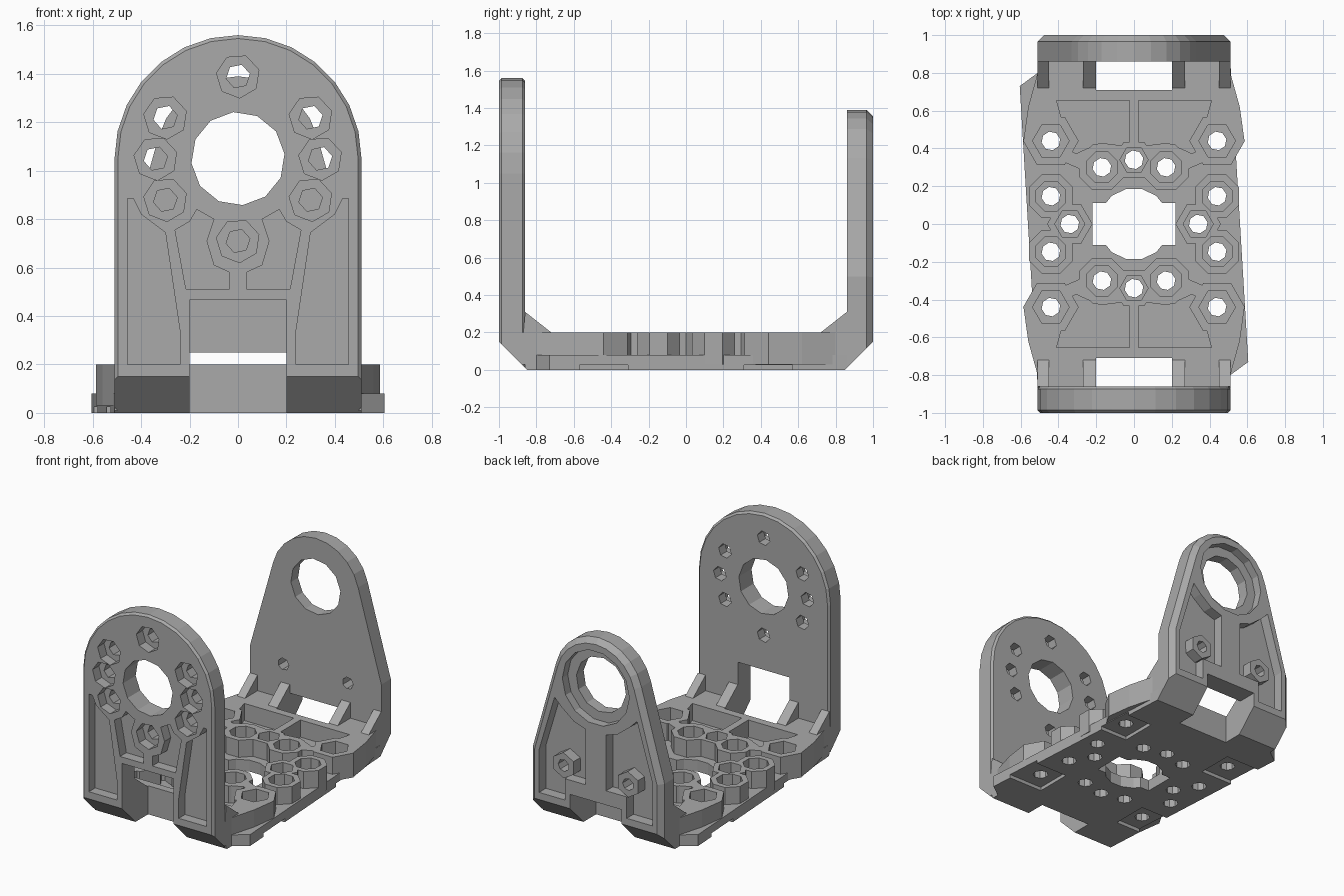
import bpy, bmesh, math
from mathutils import Vector

cube = bpy.data.objects.get("Cube")
if cube:
    bpy.data.objects.remove(cube, do_unlink=True)

grey = bpy.data.materials.new("matte grey")
grey.use_nodes = True
COLOUR = (0.4, 0.4, 0.4, 1)
grey.diffuse_color = COLOUR
grey.node_tree.nodes["Principled BSDF"].inputs["Base Color"].default_value = COLOUR


def prism(name, pts, axis, a, b, bevel=0, bevel_at=()):
    """Extrude a 2D outline along an axis from a to b, optionally bevelling end rims."""
    place = {"x": lambda p, t: (t, p[0], p[1]),
             "y": lambda p, t: (p[0], t, p[1]),
             "z": lambda p, t: (p[0], p[1], t)}[axis]
    bm = bmesh.new()
    low = [bm.verts.new(place(p, a)) for p in pts]
    high = [bm.verts.new(place(p, b)) for p in pts]
    bm.faces.new(low)
    bm.faces.new(high)
    for i in range(len(pts)):
        j = (i + 1) % len(pts)
        bm.faces.new((low[i], low[j], high[j], high[i]))
    bmesh.ops.recalc_face_normals(bm, faces=bm.faces)
    if bevel:
        rim = [e for e in bm.edges for t in bevel_at
               if all(abs(v.co.y - t) < 1e-4 and v.co.z > -1 for v in e.verts)
               and max(v.co.z for v in e.verts) > 0.05]
        bmesh.ops.bevel(bm, geom=rim, offset=bevel, segments=1, affect="EDGES")
    me = bpy.data.meshes.new(name)
    bm.to_mesh(me)
    bm.free()
    me.materials.append(grey)
    ob = bpy.data.objects.new(name, me)
    bpy.context.scene.collection.objects.link(ob)
    return ob


def ring(c, r, n, turn=0.0):
    return [(c[0] + r * math.cos(turn + math.tau * i / n),
             c[1] + r * math.sin(turn + math.tau * i / n)) for i in range(n)]


def rect(x0, x1, y0, y1):
    return [(x0, y0), (x1, y0), (x1, y1), (x0, y1)]


def flip(pts, sx=1, sy=1):
    return [(sx * x, sy * y) for x, y in pts]


def combine(target, op, parts):
    """Boolean every part into the target, then discard the parts."""
    for p in parts:
        m = target.modifiers.new(p.name, "BOOLEAN")
        m.operation, m.solver, m.object = op, "EXACT", p
    dg = bpy.context.evaluated_depsgraph_get()
    dg.update()
    me = bpy.data.meshes.new_from_object(target.evaluated_get(dg))
    target.modifiers.clear()
    target.data = me
    for p in parts:
        bpy.data.objects.remove(p, do_unlink=True)


def cutters(outlines, axis, a, b):
    return [prism("cutter", o, axis, a, b) for o in outlines]


SIDES = (-1, 1)
QUADS = [(sx, sy) for sx in SIDES for sy in SIDES]
FLOOR, TOP = 0.08, 0.2

# base plate: thin floor with raised end blocks
half = [(-0.51, -0.86), (0.51, -0.86), (0.51, -0.8), (0.605, -0.73)]
base = prism("base_plate", half + flip(half, -1, -1), "z", 0, FLOOR)
block = [(-0.51, 0.9), (0.51, 0.9), (0.51, 0.8), (0.56, 0.62), (0.585, 0.44), (0.5, 0.36),
         (-0.5, 0.36), (-0.585, 0.44), (-0.56, 0.62), (-0.51, 0.8)]
combine(base, "UNION", cutters([flip(block, 1, s) for s in SIDES], "z", 0.03, TOP))

# weight-saving pockets in the end blocks
pocket = [(0.025, 0.655), (0.41, 0.655), (0.33, 0.36), (0.27, 0.39), (0.18, 0.43), (0.025, 0.41)]
combine(base, "DIFFERENCE", cutters([flip(pocket, *q) for q in QUADS], "z", FLOOR, 0.3))

# nut bosses standing on the floor: centre, outer radius, nut radius, sides
spots = [((0.44, 0.44), 0.147, 0.097, 6), ((0.44, 0.147), 0.125, 0.085, 8),
         ((0.17, 0.3), 0.13, 0.088, 8)]
bosses = [((sx * c[0], sy * c[1]), R, r, n) for c, R, r, n in spots for sx, sy in QUADS]
bosses += [((s * 0.34, 0), 0.12, 0.08, 6) for s in SIDES]
bosses += [((0, s * 0.34), 0.11, 0.075, 6) for s in SIDES]
combine(base, "UNION", cutters([ring(c, R, n, math.pi / 8 if n == 8 else 0)
                                for c, R, r, n in bosses], "z", 0.03, TOP))
links = [[(0.22, 0.33), (0.26, 0.28), (0.4, 0.34), (0.36, 0.4)]]
combine(base, "UNION", cutters([flip(p, *q) for p in links for q in QUADS], "z", 0.03, TOP))

# front wall: straight sides under a round arch
CENTRE = (0, 1.05)
arch = [(0.51 * math.cos(math.pi * i / 14), 1.05 + 0.51 * math.sin(math.pi * i / 14))
        for i in range(15)]
front = prism("front_wall", [(-0.51, 0), (0.51, 0)] + arch, "y", -1, -0.86, 0.014, (-1, -0.86))

# back wall: tapered sides under a smaller arch, with a chamfered outer rim
cap = [(0.34 * math.cos(t), 1.05 + 0.34 * math.sin(t))
       for t in (math.radians(14 + 152 * i / 10) for i in range(11))]
back = prism("back_wall", [(-0.51, 0), (0.51, 0), (0.51, 0.5)] + cap + [(-0.51, 0.5)],
             "y", 0.86, 1, 0.035, (1,))
back_out = 1

# front wall outer pockets
leg = [(0.24, 0.2), (0.457, 0.2), (0.457, 0.885), (0.432, 0.885), (0.4, 0.82),
       (0.3, 0.745), (0.24, 0.34)]
web = [(0.035, 0.512), (0.215, 0.512), (0.26, 0.755), (0.2, 0.79), (0.17, 0.84),
       (0.1, 0.8), (0.13, 0.71), (0.1, 0.61), (0.035, 0.58)]
combine(front, "DIFFERENCE", cutters([flip(p, s) for p in (leg, web) for s in SIDES],
                                     "y", -1.1, -0.93))

# front wall nut recesses, bolt holes and shaft hole
bolts = [(0, 1.39), (0, 0.71)] + [(s * x, z) for s in SIDES
                                  for x, z in ((0.3, 1.22), (0.34, 1.05), (0.3, 0.88))]
combine(front, "DIFFERENCE", cutters([ring(c, 0.09, 7, 0.3) for c in bolts], "y", -1.1, -0.93))
combine(front, "DIFFERENCE", cutters([ring(c, 0.05, 6, 0.2) for c in bolts]
                                     + [ring(CENTRE, 0.193, 12, 0.1)], "y", -1.1, -0.8))

# back wall outer pockets, bearing recess and window rib
side = [(0.08, 0.35), (0.24, 0.35), (0.24, 0.2), (0.44, 0.2), (0.44, 0.5),
        (0.32, 0.9), (0.26, 0.84), (0.17, 0.77), (0.08, 0.74)]
combine(back, "DIFFERENCE", cutters([flip(side, s) for s in SIDES], "y", 0.925, 1.1))
combine(back, "DIFFERENCE", cutters([ring(CENTRE, 0.26, 14)], "y", 0.94, 1.1))
combine(back, "DIFFERENCE", cutters([ring(CENTRE, 0.193, 12, 0.1)], "y", 0.8, 1.1))

# back wall screw bosses
screws = [(s * 0.25, 0.44) for s in SIDES]
combine(back, "UNION", cutters([ring(c, 0.09, 6, 0.5) for c in screws], "y", 0.9, 1.0))
combine(back, "DIFFERENCE", cutters([ring(c, 0.042, 7) for c in screws], "y", 0.8, 1.1))

# gussets between floor and walls
for label, s in (("front", -1), ("back", 1)):
    for i, x in enumerate((-0.51, -0.27, 0.2, 0.45)):
        wide = 0.06 if abs(x) in (0.51, 0.45) else 0.07
        tri = [(s * 0.72, 0.19), (s * 0.72, TOP), (s * 0.86, 0.31), (s * 0.87, 0.19)]
        prism(f"{label}_gusset_{i + 1}", tri, "x", x, x + wide)

# base plate nut recesses, bolt holes, shaft opening and underside recesses
combine(base, "DIFFERENCE", cutters([ring(c, r, n, math.pi / 8 if n == 8 else 0)
                                     for c, R, r, n in bosses], "z", FLOOR, 0.3))
combine(base, "DIFFERENCE", cutters([ring(c, 0.05, 8, 0.2) for c, R, r, n in bosses],
                                    "z", -0.1, 0.3))
combine(base, "DIFFERENCE", cutters([ring((0, 0), 0.19, 14), rect(-0.22, 0.22, -0.11, 0.11)],
                                    "z", -0.1, 0.3))
combine(base, "DIFFERENCE", cutters([flip(rect(0.33, 0.7, 0.31, 0.57), *q) for q in QUADS],
                                    "z", -0.1, 0.025))

# cable windows through the floor ends and the walls
for s in SIDES:
    combine(base, "DIFFERENCE", cutters([flip(rect(-0.2, 0.2, 0.71, 1.1), 1, s)], "z", -0.1, 0.3))
combine(front, "DIFFERENCE", cutters([rect(-0.2, 0.2, -0.1, 0.467)], "y", -1.1, -0.8))
combine(back, "DIFFERENCE", cutters([rect(-0.2, 0.2, -0.1, 0.25)], "y", 0.8, 1.1))

# sloped lower outer edges
for wall, s in ((front, -1), (back, 1)):
    slope = [(s * 0.84, -0.01), (s * 1.02, 0.17), (s * 1.1, 0.17), (s * 1.1, -0.1), (s * 0.84, -0.1)]
    for target in (wall, base):
        combine(target, "DIFFERENCE", cutters([slope], "x", -0.7, 0.7))
